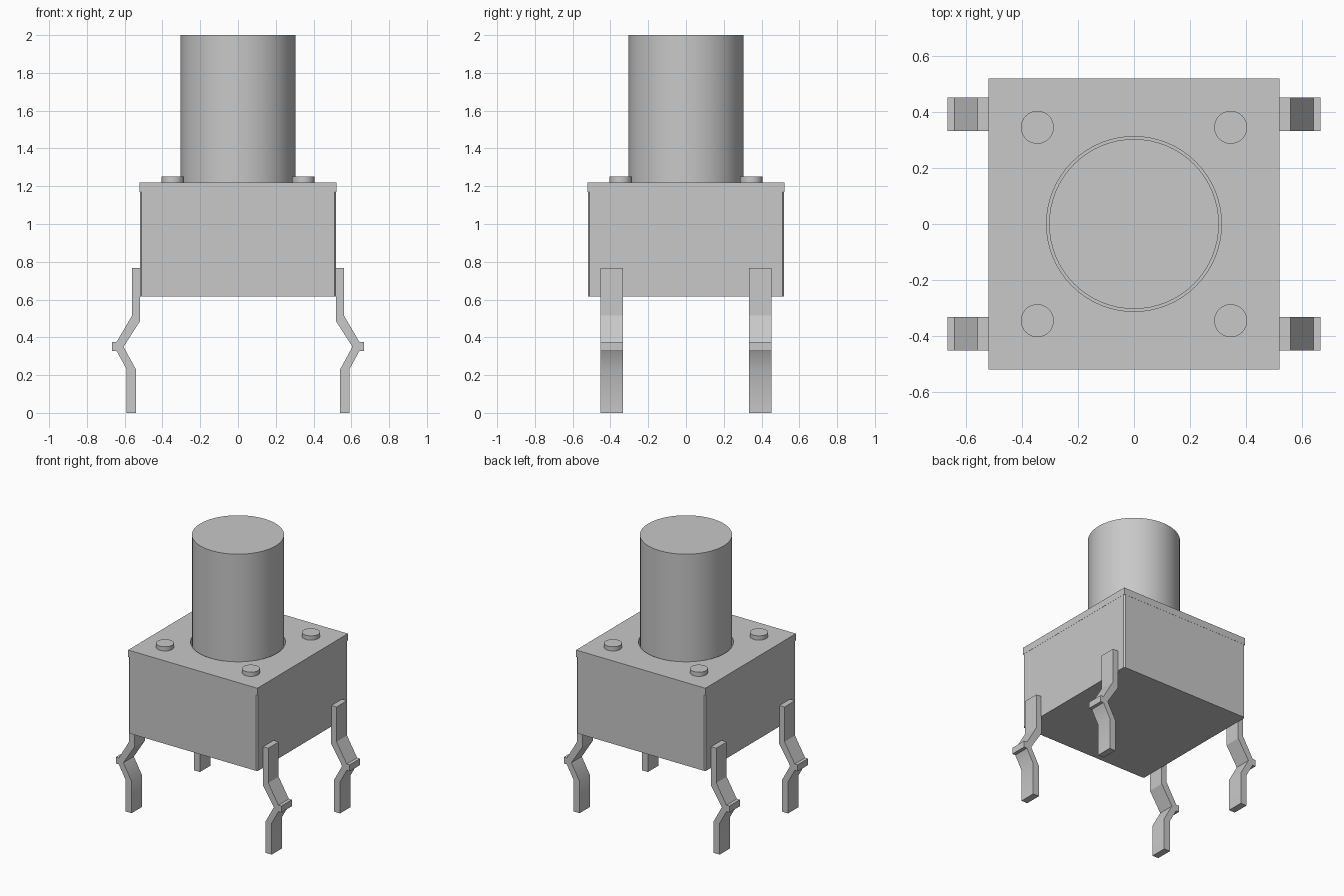
import bpy, bmesh, math

if "Cube" in bpy.data.objects:
    bpy.data.objects.remove(bpy.data.objects["Cube"])

grey = bpy.data.materials.new("plain_grey")
grey.diffuse_color = (0.58, 0.58, 0.58, 1)
grey.use_nodes = True
grey.node_tree.nodes["Principled BSDF"].inputs["Base Color"].default_value = grey.diffuse_color


def finish(name, bm, smooth=None, mirror=False):
    bmesh.ops.recalc_face_normals(bm, faces=bm.faces)
    mesh = bpy.data.meshes.new(name)
    bm.to_mesh(mesh)
    bm.free()
    mesh.materials.append(grey)
    ob = bpy.data.objects.new(name, mesh)
    bpy.context.collection.objects.link(ob)
    if smooth:
        bpy.ops.object.select_all(action='DESELECT')
        ob.select_set(True)
        bpy.context.view_layer.objects.active = ob
        bpy.ops.object.shade_smooth_by_angle(angle=math.radians(smooth))
    if mirror:
        mod = ob.modifiers.new("four_corners", 'MIRROR')
        mod.use_axis = (True, True, False)
        mod.use_mirror_merge = False
    return ob


def box(name, half, z0, z1, chamfer=0):
    bm = bmesh.new()
    bmesh.ops.create_cube(bm, size=1)
    for v in bm.verts:
        v.co = (v.co.x * 2 * half, v.co.y * 2 * half, z0 if v.co.z < 0 else z1)
    if chamfer:
        upright = [e for e in bm.edges if abs(e.verts[0].co.z - e.verts[1].co.z) > 0.1]
        bmesh.ops.bevel(bm, geom=upright, offset=chamfer, segments=1, affect='EDGES')
    return finish(name, bm)


def cylinder(name, r, z0, z1, x=0, y=0, sides=64, mirror=False):
    bm = bmesh.new()
    bmesh.ops.create_cone(bm, cap_ends=True, segments=sides, radius1=r, radius2=r, depth=z1 - z0)
    bmesh.ops.translate(bm, verts=bm.verts, vec=(x, y, (z0 + z1) / 2))
    return finish(name, bm, 30, mirror)


# housing with slightly chamfered upright corners, below a square cover plate
box("housing", 0.52, 0.615, 1.17, 0.009)
plate = box("cover_plate", 0.521, 1.17, 1.22)

# clearance hole around the button
cutter = cylinder("hole_cutter", 0.313, 1.1, 1.3)
cutter.hide_render = True
cutter.hide_viewport = True
cut = plate.modifiers.new("button_hole", 'BOOLEAN')
cut.operation = 'DIFFERENCE'
cut.solver = 'EXACT'
cut.object = cutter

# button and corner rivets
cylinder("button", 0.304, 1.17, 2.0)
cylinder("rivets", 0.059, 1.21, 1.251, 0.346, 0.346, 32, True)

# bent pins: side profile (x, z) extruded along y
profile = [(0.518, 0.768), (0.561, 0.768), (0.561, 0.515), (0.643, 0.375),
           (0.667, 0.375), (0.667, 0.328), (0.643, 0.328), (0.589, 0.23),
           (0.589, 0), (0.54, 0), (0.54, 0.23), (0.606, 0.35), (0.518, 0.487)]
bm = bmesh.new()
side = bm.faces.new([bm.verts.new((x, 0.333, z)) for x, z in profile])
ext = bmesh.ops.extrude_face_region(bm, geom=[side])
bmesh.ops.translate(bm, vec=(0, 0.12, 0),
                    verts=[g for g in ext['geom'] if isinstance(g, bmesh.types.BMVert)])
if side.is_valid and not any(len(e.link_faces) == 1 for e in bm.edges) and len(bm.faces) < len(profile) + 2:
    bm.faces.new(side.verts)
finish("pins", bm, 30, True)
